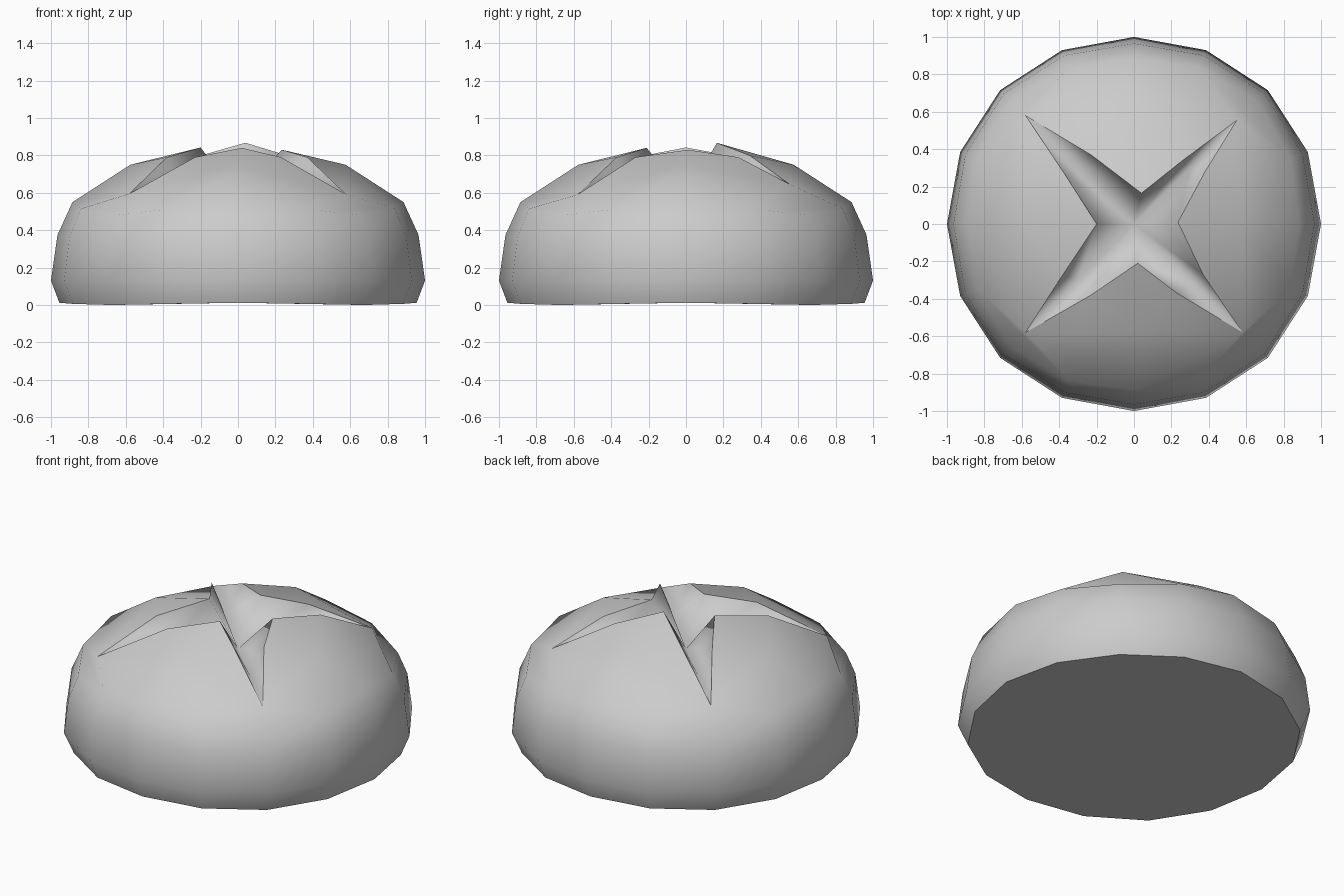
import bpy, bmesh
from math import cos, sin, pi

if "Cube" in bpy.data.objects:
    bpy.data.objects.remove(bpy.data.objects["Cube"])

bm = bmesh.new()

# crust: 16-sided rings (radius, height, radius shift and height shift at the diagonals)
profile = [(0.955, 0.012, 0.0, -0.012), (1.0, 0.13, 0.012, 0.0),
           (0.965, 0.375, 0.02, -0.03), (0.885, 0.55, 0.045, -0.07)]
rings = []
for r, z, dr, dz in profile:
    ring = []
    for i in range(16):
        a = 2 * pi * i / 16
        w = (1 - cos(4 * a)) / 2
        rr = r + dr * w
        ring.append(bm.verts.new((rr * cos(a), rr * sin(a), z + dz * w)))
    rings.append(ring)
base = bm.faces.new(rings[0][::-1])
for lo, hi in zip(rings, rings[1:]):
    for i in range(16):
        j = (i + 1) % 16
        bm.faces.new((lo[i], lo[j], hi[j], hi[i]))
rim = rings[-1]

# slashed top: shoulders, cut tips, raised notches, cut lips and groove floor
V = lambda pts: [bm.verts.new(p) for p in pts]
side = V([(0.575, 0, 0.75), (0, 0.575, 0.75), (-0.575, 0, 0.75), (0, -0.575, 0.75)])
tip = V([(0.55, 0.555, 0.645), (-0.58, 0.58, 0.60), (-0.58, -0.58, 0.595), (0.58, -0.58, 0.59)])
notch = V([(0.235, 0.01, 0.83), (0.04, 0.165, 0.867), (-0.2, 0, 0.842), (0.02, -0.21, 0.84)])
lip_a = V([(0.38, 0.28, 0.79), (-0.23, 0.37, 0.79), (-0.38, -0.27, 0.79), (0.23, -0.37, 0.79)])
lip_b = V([(0.26, 0.34, 0.80), (-0.38, 0.28, 0.79), (-0.23, -0.38, 0.79), (0.37, -0.27, 0.79)])
floor = V([(0.3, 0.3, 0.62), (-0.3, 0.3, 0.60), (-0.3, -0.3, 0.60), (0.3, -0.3, 0.60)])
centre = bm.verts.new((0, 0, 0.58))

sharp = []
for k in range(4):
    n, b = (k + 1) % 4, 4 * k
    # shoulder between rim and cut
    bm.faces.new((rim[b], rim[b + 1], tip[k], side[k]))
    bm.faces.new((rim[b + 1], rim[b + 2], rim[b + 3], tip[k]))
    bm.faces.new((rim[b + 3], rim[(b + 4) % 16], side[n], tip[k]))
    # crown flaps
    bm.faces.new((side[k], tip[k], lip_a[k], notch[k]))
    bm.faces.new((tip[k], side[n], notch[n], lip_b[k]))
    # groove walls
    bm.faces.new((lip_a[k], tip[k], floor[k]))
    bm.faces.new((tip[k], lip_b[k], floor[k]))
    bm.faces.new((notch[k], lip_a[k], floor[k], centre))
    bm.faces.new((lip_b[k], notch[n], centre, floor[k]))
    sharp += [(notch[k], lip_a[k]), (lip_a[k], tip[k]), (tip[k], lip_b[k]), (lip_b[k], notch[n])]

# smooth shading with crisp cut outline and base edge
for f in bm.faces:
    f.smooth = f is not base
for e in base.edges:
    e.smooth = False
for a, b in sharp:
    bm.edges.get((a, b)).smooth = False

bmesh.ops.recalc_face_normals(bm, faces=bm.faces)
mesh = bpy.data.meshes.new("bread_bun")
bm.to_mesh(mesh)
bm.free()
bpy.context.collection.objects.link(bpy.data.objects.new("bread_bun", mesh))
